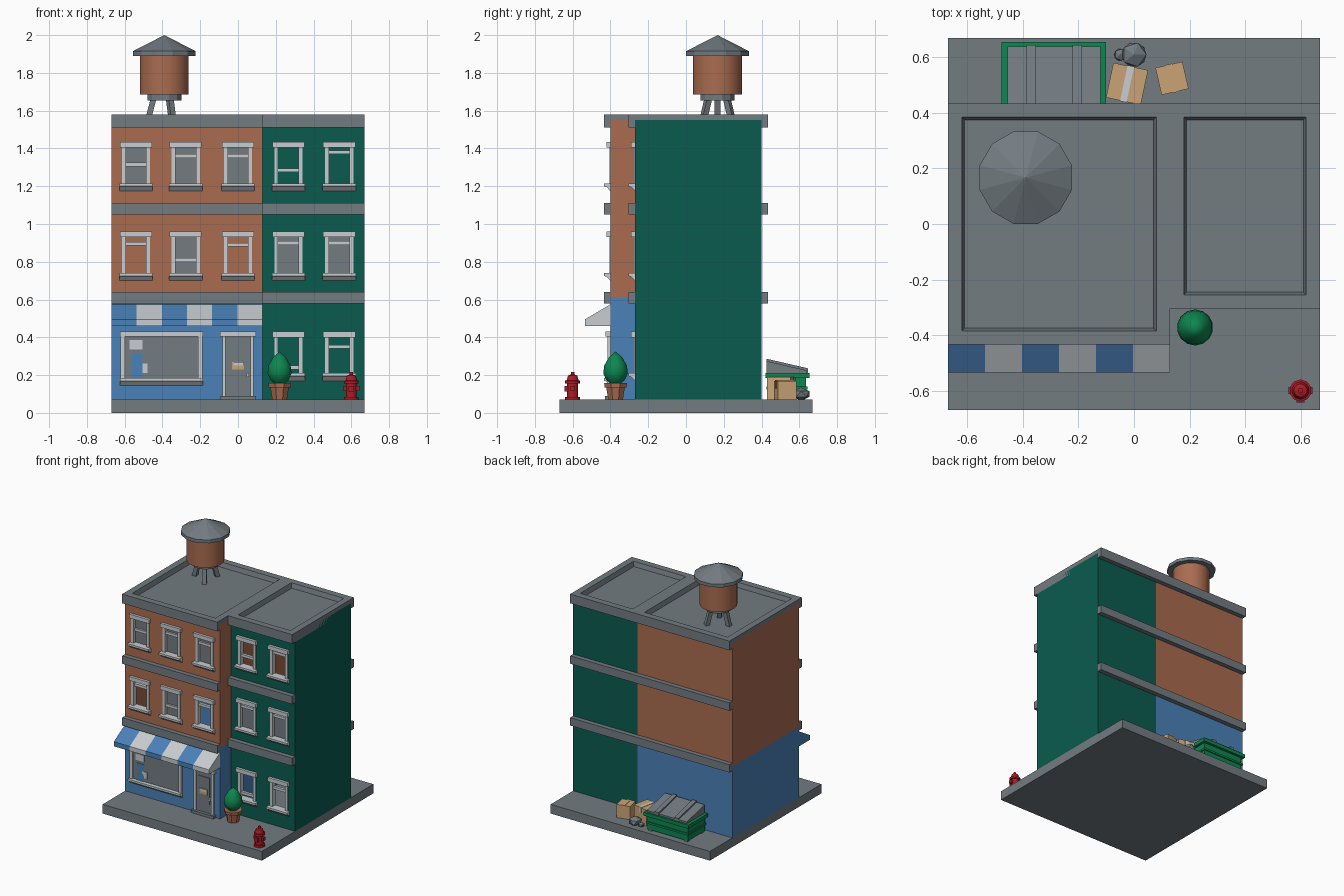
import bpy, bmesh, math
from mathutils import Vector

if "Cube" in bpy.data.objects:
    bpy.data.objects.remove(bpy.data.objects["Cube"])


def material(name, *rgb):
    mat = bpy.data.materials.new(name)
    mat.use_nodes = True
    mat.diffuse_color = (*rgb, 1)
    mat.node_tree.nodes["Principled BSDF"].inputs["Base Color"].default_value = (*rgb, 1)
    return mat


BRICK = material("brick brown", .40, .15, .08)
BLUE = material("shop blue", .07, .22, .48)
TEAL = material("dark green wall", .003, .105, .078)
GREY = material("slate grey", .17, .20, .22)
PALE = material("pale trim", .58, .61, .63)
GREEN = material("leaf green", .004, .24, .08)
RED = material("hydrant red", .42, .012, .02)
CARD = material("cardboard", .60, .37, .18)


def finish(name, bm, *mats, smooth=False):
    bmesh.ops.recalc_face_normals(bm, faces=bm.faces[:])
    mesh = bpy.data.meshes.new(name)
    bm.to_mesh(mesh)
    bm.free()
    for mat in mats:
        mesh.materials.append(mat)
    if smooth:
        mesh.shade_smooth()
        mesh.set_sharp_from_angle(angle=math.radians(40))
    obj = bpy.data.objects.new(name, mesh)
    bpy.context.collection.objects.link(obj)
    return obj


def box(name, xs, ys, zs, mat, turn=0):
    bm = bmesh.new()
    bmesh.ops.create_cube(bm, size=1)
    bmesh.ops.scale(bm, vec=[b - a for a, b in (xs, ys, zs)], verts=bm.verts)
    obj = finish(name, bm, mat)
    obj.location = [(a + b) / 2 for a, b in (xs, ys, zs)]
    obj.rotation_euler.z = math.radians(turn)
    return obj


def prism(name, xs, profile, mat):
    """Extrude a (y, z) profile along x."""
    bm = bmesh.new()
    face = bm.faces.new([bm.verts.new((xs[0], y, z)) for y, z in profile])
    new = bmesh.ops.extrude_face_region(bm, geom=[face])["geom"]
    moved = [v for v in new if isinstance(v, bmesh.types.BMVert)]
    bmesh.ops.translate(bm, vec=(xs[1] - xs[0], 0, 0), verts=moved)
    return finish(name, bm, mat)


def lathe(name, x, y, profile, sides, mat, smooth=True):
    """Turn a (radius, z) profile around a vertical axis."""
    bm = bmesh.new()
    rings = []
    for r, z in profile:
        angles = [math.tau * (i + .5) / sides for i in range(sides)]
        rings.append([bm.verts.new((x + r * math.cos(a), y + r * math.sin(a), z)) for a in angles])
    for low, high in zip(rings, rings[1:]):
        for i in range(sides):
            j = (i + 1) % sides
            bm.faces.new((low[i], low[j], high[j], high[i]))
    bm.faces.new(rings[0])
    bmesh.ops.remove_doubles(bm, verts=bm.verts[:], dist=.0005)
    return finish(name, bm, mat, smooth=smooth)


def beam(name, start, end, width, mat):
    start, end = Vector(start), Vector(end)
    obj = box(name, (0, width), (0, width), (0, (end - start).length), mat)
    obj.location = (start + end) / 2
    obj.rotation_euler = (end - start).to_track_quat("Z", "Y").to_euler()


GROUND, SHOP_TOP, WALL_TOP, BACK = .07, .61, 1.55, .40
LEFT, SPLIT, RIGHT = -.67, .13, .67
HALF = .056                      # half width of a window opening
ROWS = (.17, .70, 1.175)         # underside of the sills


def shell(name, x0, x1, front, holes, sides, upper, lower):
    """Hollow wall block with window openings in the front."""
    bm = bmesh.new()
    xs = sorted({x0, x1} | {c + s * HALF for c, z in holes for s in (-1, 1)})
    zs = sorted({GROUND, SHOP_TOP, WALL_TOP} | {z + d for c, z in holes for d in (.03, .24)})

    def quad(p, q, z0, z1):
        face = bm.faces.new([bm.verts.new((*pt, z)) for pt, z in ((p, z0), (q, z0), (q, z1), (p, z1))])
        face.material_index = int(z1 <= SHOP_TOP)

    for z0, z1 in zip(zs, zs[1:]):
        mid = (z0 + z1) / 2
        for a, b in zip(xs, xs[1:]):
            if not any(abs((a + b) / 2 - c) < HALF and z + .03 < mid < z + .24 for c, z in holes):
                quad((a, front), (b, front), z0, z1)
            quad((a, BACK), (b, BACK), z0, z1)
        for x in sides:
            quad((x, front), (x, BACK), z0, z1)
    bmesh.ops.remove_doubles(bm, verts=bm.verts[:], dist=.0005)
    finish(name, bm, upper, lower)


def sill(name, c, half, front, z):
    prism(name, (c - half, c + half),
          [(front, z), (front - .02, z + .02), (front - .035, z + .025),
           (front - .035, z + .04), (front + .03, z + .04), (front + .03, z)], PALE)


def window(c, front, z, bar, glazed):
    """Sash window: sill, lintel, jambs, cross bar and an optional pane."""
    sill("window_sill", c, .088, front, z)
    box("window_lintel", (c - .085, c + .085), (front - .02, front + .03), (z + .23, z + .26), PALE)
    for s in (-1, 1):
        jamb = sorted((c + s * (HALF - .002), c + s * .075))
        box("window_jamb", jamb, (front - .006, front + .03), (z + .03, z + .24), PALE)
    box("sash_bar", (c - HALF, c + HALF), (front + .004, front + .025), (z + bar - .01, z + bar + .01), PALE)
    if glazed:
        box("window_pane", (c - HALF, c + HALF), (front + .018, front + .023), (z + .03, z + .24), GREY)


# Pavement slab
box("pavement", (LEFT, RIGHT), (LEFT, RIGHT), (0, GROUND), GREY)

# Two wall blocks: (name, x range, front y, window columns, first row, side walls, colours)
BLOCKS = (("brick_house", LEFT, SPLIT, -.40, (-.54, -.277, 0), 1, (LEFT, SPLIT), BRICK, BLUE),
          ("green_house", SPLIT, RIGHT, -.27, (.267, .536), 0, (RIGHT,), TEAL, TEAL))
# Per row, bottom up: bar height and whether the window is glazed
STYLES = {"brick_house": (((.195, 0), (.11, 1), (.19, 0)), ((.14, 1), (.185, 1), (.185, 1))),
          "green_house": (((.07, 0), (.18, 0)), ((.2, 1), (.2, 1)), ((.11, 0), (.205, 0)))}
for name, x0, x1, front, columns, first, sides, upper, lower in BLOCKS:
    rows = ROWS[first:]
    shell(name + "_walls", x0, x1, front, [(c, z) for c in columns for z in rows], sides, upper, lower)
    for z, styles in zip(rows, STYLES[name]):
        for c, (bar, glazed) in zip(columns, styles):
            window(c, front, z, bar, glazed)
    # Floor bands on the front and back
    for z in (.58, 1.05):
        box("front_band", (x0, x1), (front - .035, front), (z, z + .06), GREY)
        box("back_band", (x0, x1), (BACK, BACK + .035), (z, z + .06), GREY)
    # Roof cornice with a sunken top
    bm = bmesh.new()
    bmesh.ops.create_cube(bm, size=1)
    bmesh.ops.scale(bm, vec=(x1 - x0, BACK - front + .07, .07), verts=bm.verts)
    bmesh.ops.translate(bm, vec=((x0 + x1) / 2, (BACK + front) / 2, 1.545), verts=bm.verts)
    top = max(bm.faces, key=lambda f: f.calc_center_median().z)
    bmesh.ops.inset_region(bm, faces=[top], thickness=.07)
    bmesh.ops.inset_region(bm, faces=[top], thickness=.014, depth=-.035)
    finish(name + "_roof", bm, GREY)

# Shop window with posters
SHOP = -.40
box("shop_glass", (-.60, -.20), (SHOP - .005, SHOP), (.18, .41), GREY)
for x in (-.61, -.20):
    box("shop_window_jamb", (x - .011, x + .011), (SHOP - .015, SHOP), (.17, .41), PALE)
box("shop_window_lintel", (-.625, -.185), (SHOP - .02, SHOP), (.405, .43), PALE)
sill("shop_window_sill", -.405, .22, SHOP, .145)
for x, z, w, h, mat in ((-.54, .36, .035, .025, PALE), (-.535, .25, .03, .065, BLUE), (-.50, .237, .022, .025, PALE)):
    box("poster", (x - w, x + w), (SHOP - .009, SHOP - .005 - .001 * (mat is BLUE)), (z - h, z + h), mat)

# Shop door
box("door_leaf", (-.07, .07), (SHOP - .006, SHOP), (GROUND, .41), GREY)
for s in (-1, 1):
    box("door_jamb", sorted((s * .065, s * .083)), (SHOP - .015, SHOP), (GROUND, .41), PALE)
box("door_lintel", (-.095, .095), (SHOP - .025, SHOP), (.405, .43), PALE)
box("door_step", (-.095, .095), (SHOP - .03, SHOP), (GROUND, .09), GREY)
box("door_panel", (-.05, .05), (SHOP - .012, SHOP), (.16, .36), GREY)
box("door_sign", (-.033, .033), (SHOP - .018, SHOP - .012), (.23, .27), CARD)
box("door_sign_label", (-.02, .033), (SHOP - .02, SHOP - .018), (.25, .27), PALE)
box("door_handle", (.045, .058), (SHOP - .022, SHOP), (.19, .21), PALE)

# Striped awning
step = (SPLIT - LEFT) / 6
for i in range(6):
    prism("awning_stripe", (LEFT + i * step, LEFT + (i + 1) * step),
          [(SHOP, .46), (SHOP, .575), (-.535, .495), (-.535, .46)], PALE if i % 2 else BLUE)

# Water tank on three splayed legs
TX, TY = -.39, .167
lathe("tank_barrel", TX, TY, [(.13, 1.685), (.13, 1.90)], 24, BRICK)
lathe("tank_roof", TX, TY, [(.172, 1.89), (.172, 1.915), (0, 2)], 12, GREY, smooth=False)
lathe("tank_base", TX, TY, [(.093, 1.655), (.093, 1.69)], 12, GREY, smooth=False)
for turn in (60, 180, 300):
    dx, dy = math.cos(math.radians(turn)), math.sin(math.radians(turn))
    beam("tank_leg", (TX + dx * .09, TY + dy * .09, 1.54), (TX + dx * .055, TY + dy * .055, 1.67), .03, GREY)

# Potted bush
PX, PY = .22, -.373
lathe("plant_pot", PX, PY, [(.042, GROUND), (.053, .135), (.063, .135), (.065, .158), (.05, .158), (0, .15)], 8, BRICK, smooth=False)
lathe("bush", PX, PY, [(.02, .15), (.05, .175), (.065, .21), (.06, .25), (.035, .295), (0, .325)], 14, GREEN)

# Fire hydrant
HX = .6
lathe("hydrant", HX, -HX, [(.04, GROUND), (.04, .085), (.029, .085), (.029, .155), (.04, .155), (.04, .17),
                           (.032, .172), (.024, .198), (.01, .203), (.01, .217), (0, .217)], 10, RED)
box("hydrant_side_nozzles", (HX - .043, HX + .043), (-HX - .012, -HX + .012), (.118, .142), RED)
box("hydrant_front_nozzle", (HX - .015, HX + .015), (-HX - .043, -HX), (.113, .143), RED)

# Dumpster with a sloping ribbed lid
box("dumpster_body", (-.46, -.12), (.43, .635), (.08, .20), GREEN)
box("dumpster_rim", (-.478, -.10), (.42, .655), (.185, .212), GREEN)
box("dumpster_belt", (-.468, -.112), (.425, .643), (.125, .14), GREEN)
for x in (-.44, -.14):
    for y in (.45, .615):
        box("dumpster_foot", (x - .015, x + .015), (y - .015, y + .015), (GROUND, .09), GREY)
prism("dumpster_lid", (-.455, -.12), [(.425, .21), (.425, .275), (.64, .225), (.64, .21)], GREY)
for x in (-.37, -.205):
    prism("lid_rib", (x - .017, x + .017), [(.425, .27), (.425, .287), (.645, .236), (.645, .212)], GREY)

# Cardboard boxes with tape, and rubbish bags
for x, y, half, high, turn, tape in ((-.025, .505, .064, .19, -12, PALE), (.137, .525, .05, .17, 13, CARD)):
    box("cardboard_box", (x - half, x + half), (y - half, y + half), (GROUND, high), CARD, turn)
    box("box_tape", (x - .012, x + .012), (y - half - .002, y + half + .002), (high - .04, high + .003), tape, turn)
for x, y, r in ((0, .61, .05), (-.05, .61, .024)):
    bm = bmesh.new()
    bmesh.ops.create_icosphere(bm, subdivisions=1, radius=r)
    bag = finish("rubbish_bag", bm, GREY)
    bag.location = (x, y, GROUND + r * .6)
    bag.scale.z = .7
